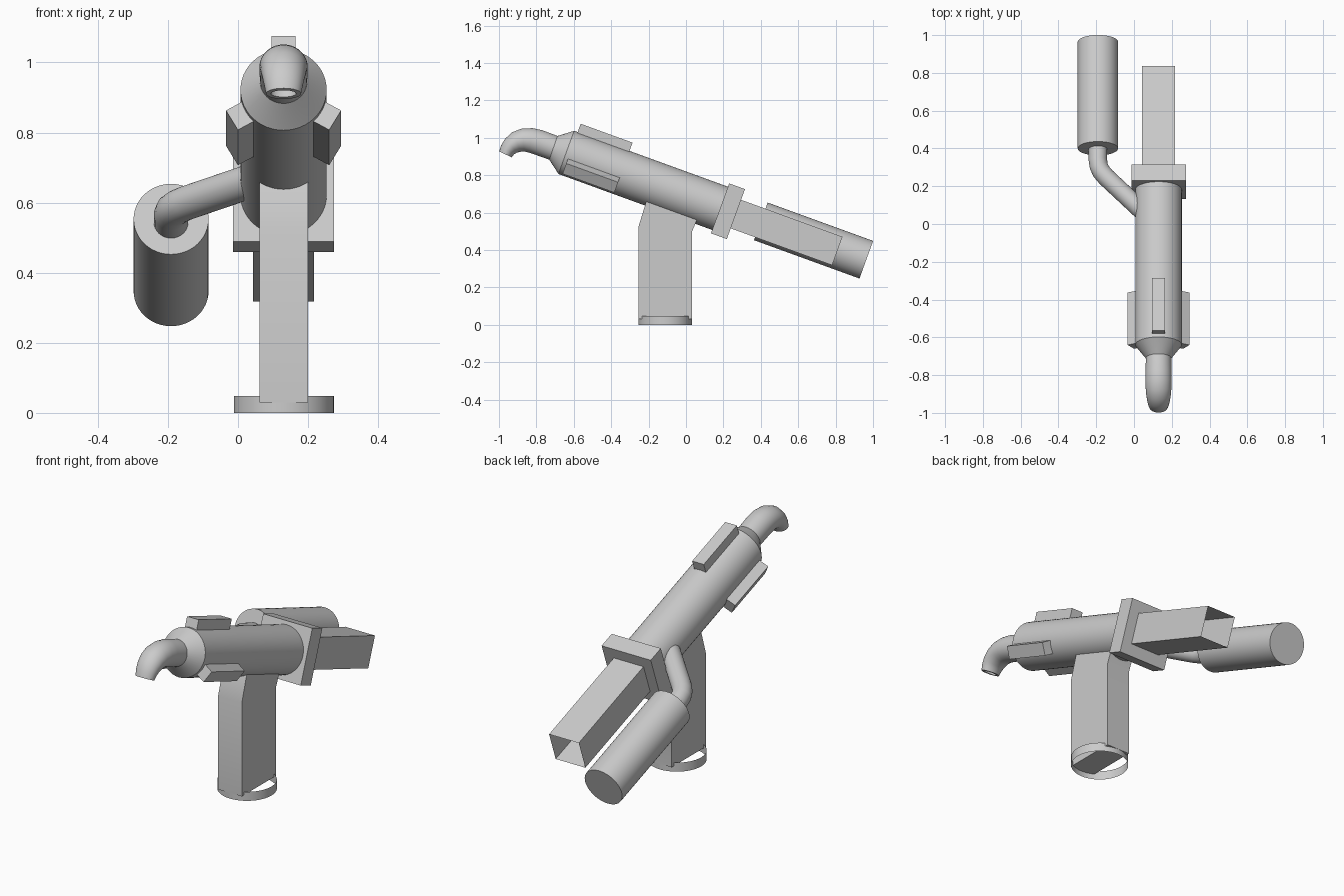
import bpy, bmesh, math
from mathutils import Vector, Matrix

cube = bpy.data.objects.get("Cube")
if cube:
    bpy.data.objects.remove(cube)

grey = bpy.data.materials.new("light grey")
grey.use_nodes = True
grey.diffuse_color = (0.6, 0.6, 0.6, 1)
grey.node_tree.nodes["Principled BSDF"].inputs["Base Color"].default_value = (0.6, 0.6, 0.6, 1)

CX = 0.13
# Barrel frame: local y runs backwards along the tilted barrel, local z is up
TILT = Matrix.Translation((CX, -0.64, 0.922)) @ Matrix.Rotation(math.radians(-20), 4, 'X')
WORLD = Matrix.Identity(4)


def finish(name, bm, frame=WORLD):
    bmesh.ops.recalc_face_normals(bm, faces=bm.faces)
    mesh = bpy.data.meshes.new(name)
    bm.to_mesh(mesh)
    bm.free()
    mesh.transform(frame)
    mesh.materials.append(grey)
    for poly in mesh.polygons:
        poly.use_smooth = True
    mesh.set_sharp_from_angle(angle=math.radians(32))
    obj = bpy.data.objects.new(name, mesh)
    bpy.context.collection.objects.link(obj)
    return obj


def box(name, low, high, frame=WORLD, open_back=False):
    bm = bmesh.new()
    low, high = Vector(low), Vector(high)
    size = high - low
    place = Matrix.Translation((low + high) / 2) @ Matrix.Diagonal((*size, 1))
    bmesh.ops.create_cube(bm, size=1, matrix=place)
    if open_back:
        back = [f for f in bm.faces if f.calc_center_median().y > high.y - 0.001]
        bmesh.ops.delete(bm, geom=back, context='FACES')
    return finish(name, bm, frame)


def sweep(name, path, side, frame=WORLD, sides=40, caps=True, hole=0):
    """Sweep ellipses along a planar path of (point, side radius, other radius)."""
    bm = bmesh.new()
    side = Vector(side)
    points = [Vector(p[0]) for p in path]
    rings = []
    for i, (_, ra, rb) in enumerate(path):
        tangent = (points[min(i + 1, len(path) - 1)] - points[max(i - 1, 0)]).normalized()
        other = tangent.cross(side)
        rings.append([bm.verts.new(points[i] + side * ra * math.cos(a) + other * rb * math.sin(a))
                      for a in (2 * math.pi * k / sides for k in range(sides))])
    for r0, r1 in zip(rings, rings[1:]):
        for k in range(sides):
            j = (k + 1) % sides
            bm.faces.new((r0[k], r0[j], r1[j], r1[k]))
    if caps:
        bm.faces.new(rings[0])
        end = bm.faces.new(rings[-1])
        bmesh.ops.recalc_face_normals(bm, faces=bm.faces)
        if hole:
            bmesh.ops.inset_region(bm, faces=[end], thickness=hole)
            bmesh.ops.inset_region(bm, faces=[end], thickness=0.003, depth=-0.04)
    return finish(name, bm, frame)


def lathe(name, profile, frame):
    return sweep(name, [((0, y, 0), r, r) for y, r in profile], (1, 0, 0), frame, sides=48)


# Barrel with tapered front
lathe("barrel", [(-0.08, 0.062), (-0.006, 0.118), (0, 0.123), (0.9, 0.123)], TILT)

# Three rails around the barrel
for i, label in enumerate(("top", "left", "right")):
    turn = TILT @ Matrix.Rotation(i * math.tau / 3, 4, 'Y')
    box(label + "_rail", (-0.034, 0.02, 0.112), (0.034, 0.315, 0.17), turn)

# Curved nozzle with an opening at the tip
nozzle_path = [(-0.70, 0.943, 0.067, 0.067), (-0.79, 0.976, 0.069, 0.068),
               (-0.83, 0.986, 0.069, 0.066), (-0.87, 0.988, 0.068, 0.062),
               (-0.905, 0.978, 0.065, 0.057), (-0.935, 0.958, 0.060, 0.049),
               (-0.954, 0.935, 0.055, 0.042), (-0.965, 0.911, 0.050, 0.037)]
sweep("nozzle", [((CX, y, z), ra, rb) for y, z, ra, rb in nozzle_path], (1, 0, 0), hole=0.014)

# Square collar and hollow rear stock
box("collar", (-0.144, 0.875, -0.142), (0.144, 0.965, 0.142), TILT)
box("rear_stock", (-0.087, 0.95, -0.081), (0.087, 1.542, 0.081), TILT, open_back=True)

# Side canister
sweep("canister", [((-0.191, 0.40, 0.553), 0.107, 0.107),
                   ((-0.191, 0.964, 0.348), 0.107, 0.107)], (1, 0, 0), sides=48)

# Bent pipe from canister to barrel, lying in the barrel plane
pipe = [(-0.321, 1.16), (-0.321, 1.04), (-0.316, 1.005), (-0.302, 0.975),
        (-0.278, 0.945), (-0.117, 0.785), (-0.03, 0.698)]
sweep("feed_pipe", [((x, y, 0), 0.049, 0.049) for x, y in pipe], (0, 0, 1), TILT, sides=32)

# Grip from a side profile
bm = bmesh.new()
profile = [(-0.254, 0.03), (0.033, 0.03), (0.033, 0.5), (0.062, 0.57),
           (0.03, 0.63), (-0.19, 0.7), (-0.214, 0.655), (-0.254, 0.525)]
face = bm.faces.new([bm.verts.new((0.061, y, z)) for y, z in profile])
extruded = bmesh.ops.extrude_face_region(bm, geom=[face])
bmesh.ops.translate(bm, vec=(0.139, 0, 0),
                    verts=[v for v in extruded["geom"] if isinstance(v, bmesh.types.BMVert)])
finish("grip", bm)

# Open ring at the foot of the grip
sweep("foot_ring", [((0.131, -0.111, 0), 0.143, 0.143),
                    ((0.131, -0.111, 0.048), 0.143, 0.143)], (1, 0, 0), sides=48, caps=False)
